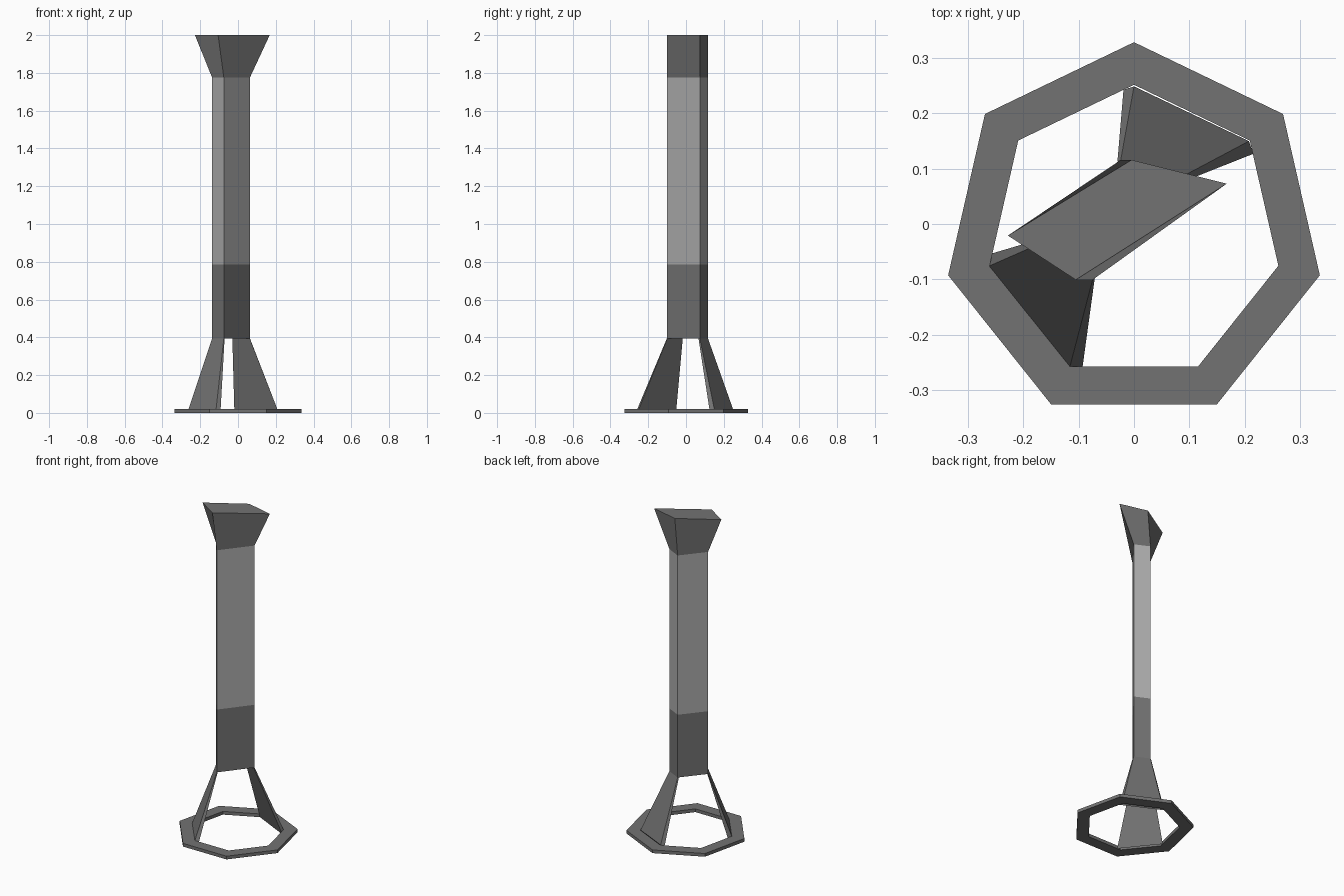
import bpy
from math import sin, cos, tau

if "Cube" in bpy.data.objects:
    bpy.data.objects.remove(bpy.data.objects["Cube"])


def material(name, v):
    m = bpy.data.materials.new(name)
    m.diffuse_color = (v, v, v, 1)
    m.use_nodes = True
    m.node_tree.nodes["Principled BSDF"].inputs["Base Color"].default_value = m.diffuse_color
    return m


dark = material("dark_grey", 0.17)
light = material("light_grey", 0.42)


def loft(name, loops, mat, closed=False):
    """Join equal-sized loops of points with quads, then cap (or close) the ends."""
    n = len(loops[0])
    k = len(loops)
    faces = []
    for i in range(k if closed else k - 1):
        a, b = i * n, (i + 1) % k * n
        for j in range(n):
            q = (j + 1) % n
            faces.append((a + j, a + q, b + q, b + j))
    if not closed:
        faces += [tuple(reversed(range(n))), tuple(range((k - 1) * n, k * n))]
    mesh = bpy.data.meshes.new(name)
    mesh.from_pydata([p for lp in loops for p in lp], [], faces)
    mesh.materials.append(mat)
    ob = bpy.data.objects.new(name, mesh)
    bpy.context.collection.objects.link(ob)
    return ob


def heptagon(r, z):
    return [(-r * sin(tau * i / 7), -0.016 + r * cos(tau * i / 7), z) for i in range(7)]


# Flat seven-sided base ring
RING_IN = 0.268
loft("base_ring", [heptagon(0.345, 0), heptagon(0.345, 0.02),
                   heptagon(RING_IN, 0.02), heptagon(RING_IN, 0)][::-1], dark, closed=True)

# Column section: a slab with two ends parallel to ring edges
section = [(-0.137, -0.021), (-0.075, -0.101), (0.063, 0.073), (-0.024, 0.116)]


def slab(z, sx=1.0):
    cx = -0.044
    return [(cx + (x - cx) * sx, y, z) for x, y in section]


Z_LEG, Z_MID, Z_HEAD = 0.395, 0.785, 1.775
loft("lower_column", [slab(Z_LEG), slab(Z_MID)], dark)
loft("upper_column", [slab(Z_MID), slab(Z_HEAD)], light)

# Head flares along x only
loft("flared_head", [slab(Z_HEAD), slab(2.0, 1.98)], dark)


# Splayed legs from the column ends to the inner ring edges
def leg(name, foot_out, foot_in, top_out, top_in):
    foot = [(*p, 0.02) for p in foot_out] + [(*p, 0.0) for p in foot_in]
    top = [(*p, Z_LEG) for p in top_out + top_in]
    loft(name, [foot, top], dark)


leg("front_leg", [(-0.262, -0.076), (-0.116, -0.258)], [(-0.093, -0.258), (-0.256, -0.053)],
    section[0:2], [(-0.071, -0.098), (-0.135, -0.017)])
leg("back_leg", [(0.208, 0.150), (0.0, 0.249)], [(-0.019, 0.243), (0.216, 0.127)],
    section[2:4], [(-0.030, 0.113), (0.062, 0.066)])

# Consistent outward normals
import bmesh
for ob in bpy.context.collection.objects:
    bm = bmesh.new()
    bm.from_mesh(ob.data)
    bmesh.ops.recalc_face_normals(bm, faces=bm.faces)
    bm.to_mesh(ob.data)
    bm.free()
